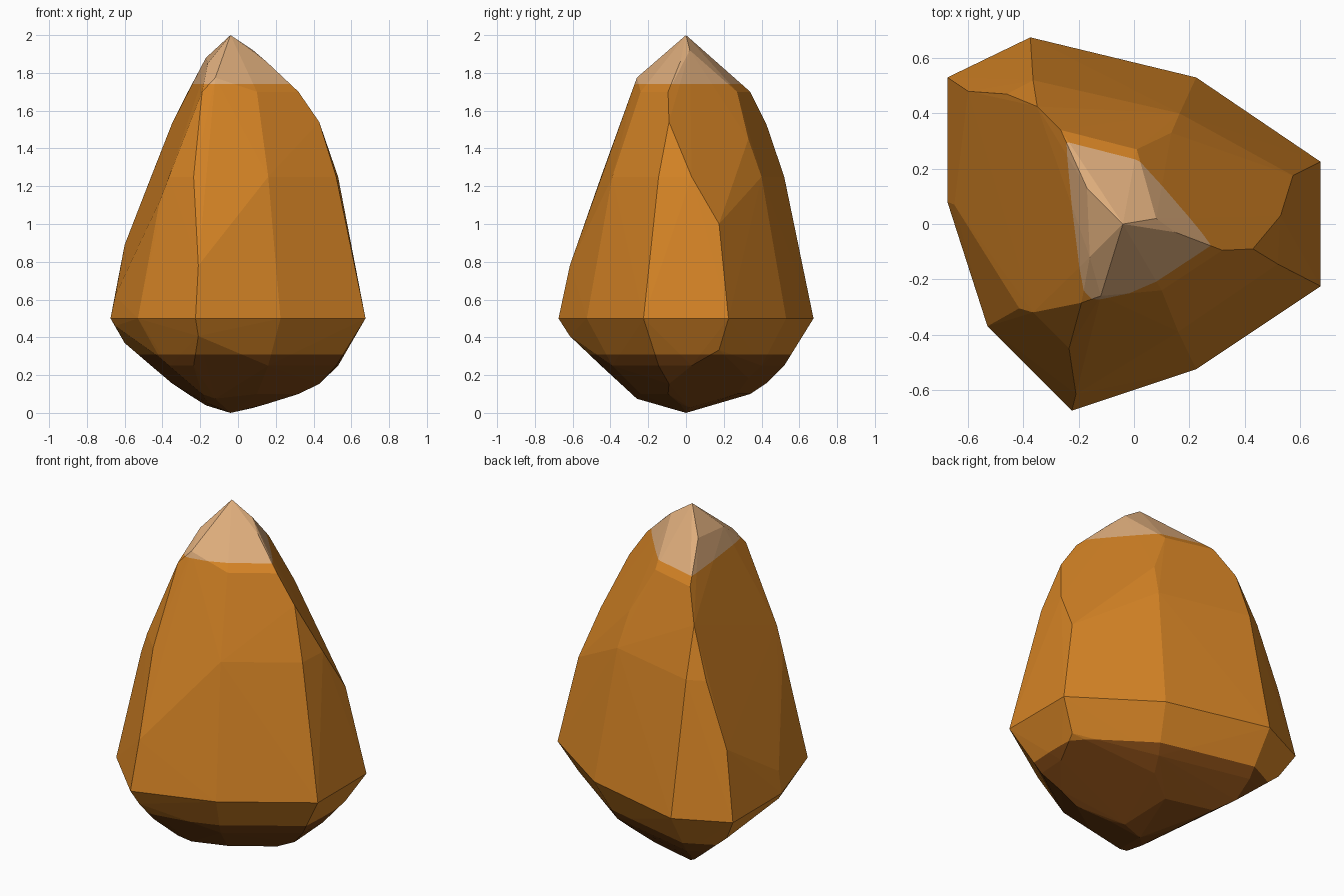
import bpy, bmesh
from mathutils import Vector

if "Cube" in bpy.data.objects:
    bpy.data.objects.remove(bpy.data.objects["Cube"])

EQUATOR = 0.5   # widest level of the stone
CAP_Z, BASE_Z = 1.74, 0.31

# widest outline, seen from above
outline = [(-.675, .53), (-.375, .675), (.225, .53), (.675, .225), (.675, -.225),
           (.225, -.525), (-.225, -.675), (-.53, -.37), (-.675, .08)]
# corners of the upper facets
upper = [(-.04, 0, 2), (.15, -.03, 1.86), (.32, -.095, 1.70), (.43, -.09, 1.54),
         (.53, .03, 1.25), (.575, .175, 1.0), (.52, -.145, 1.25), (.08, .02, 1.92),
         (-.21, -.615, .78), (-.235, -.45, 1.25), (-.19, -.285, 1.70), (-.12, -.26, 1.775),
         (-.16, -.12, 1.85), (-.365, -.32, 1.25), (-.415, -.305, 1.12), (-.65, .07, .62),
         (-.60, .48, .89), (-.46, .47, 1.25), (-.35, .425, 1.53), (-.265, .34, 1.70),
         (-.17, .13, 1.88), (-.365, .52, 1.25), (.01, .27, 1.70), (.135, .33, 1.45),
         (.165, .40, 1.25), (.10, -.24, 1.70), (.16, -.39, 1.25)]


def material(name, rgb):
    m = bpy.data.materials.new(name)
    lin = [(c / 255 / 12.92 if c < 11 else ((c / 255 + .055) / 1.055) ** 2.4) for c in rgb]
    m.diffuse_color = (*lin, 1)
    m.use_nodes = True
    m.node_tree.nodes["Principled BSDF"].inputs["Base Color"].default_value = m.diffuse_color
    return m


# stone: hull of the upper corners and their mirror image squashed to a third
bm = bmesh.new()
for x, y in outline:
    bm.verts.new((x, y, EQUATOR))
for x, y, z in upper:
    bm.verts.new((x, y, z))
    bm.verts.new((x, y, EQUATOR - (z - EQUATOR) / 3))
res = bmesh.ops.convex_hull(bm, input=bm.verts[:])
bmesh.ops.delete(bm, geom=[v for v in bm.verts if not v.link_faces], context='VERTS')

# colour boundaries
for level in (CAP_Z, BASE_Z):
    bmesh.ops.bisect_plane(bm, geom=bm.verts[:] + bm.edges[:] + bm.faces[:],
                           plane_co=Vector((0, 0, level)), plane_no=Vector((0, 0, 1)))
bmesh.ops.recalc_face_normals(bm, faces=bm.faces[:])
for f in bm.faces:
    z = f.calc_center_median().z
    f.material_index = 1 if z > CAP_Z else 2 if z < BASE_Z else 0
    f.smooth = False

mesh = bpy.data.meshes.new("stone")
bm.to_mesh(mesh)
bm.free()
for m in (material("amber brown", (212, 131, 37)),
          material("pale tan tip", (222, 173, 124)),
          material("dark brown base", (118, 66, 18))):
    mesh.materials.append(m)
stone = bpy.data.objects.new("stone", mesh)
bpy.context.collection.objects.link(stone)
